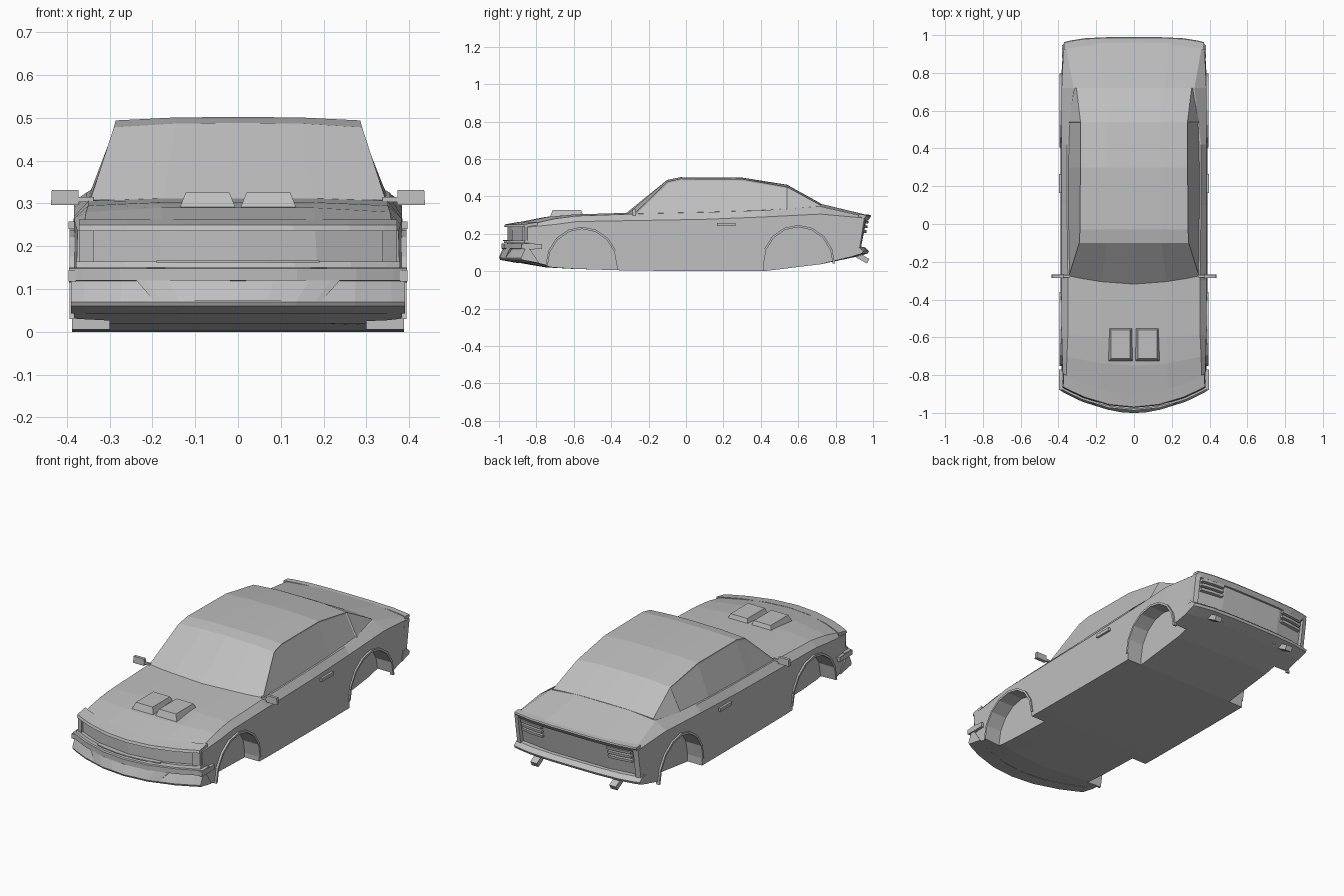
import bpy, bmesh, math
from mathutils import Matrix, Vector

if "Cube" in bpy.data.objects:
    bpy.data.objects.remove(bpy.data.objects["Cube"])

GREY = (0.52, 0.52, 0.52, 1)
paint = bpy.data.materials.new("grey_paint")
paint.use_nodes = True
paint.diffuse_color = GREY
paint.node_tree.nodes["Principled BSDF"].inputs["Base Color"].default_value = GREY


def finish(name, bm):
    bmesh.ops.recalc_face_normals(bm, faces=bm.faces)
    mesh = bpy.data.meshes.new(name)
    bm.to_mesh(mesh)
    bm.free()
    mesh.materials.append(paint)
    obj = bpy.data.objects.new(name, mesh)
    bpy.context.scene.collection.objects.link(obj)
    return obj


def loft(bm, rings, caps):
    """Skin closed rings; caps lists the index loops that close both ends."""
    rows = [[bm.verts.new(p) for p in ring] for ring in rings]
    n = len(rows[0])
    sides = [[] for _ in range(n)]
    for a, b in zip(rows, rows[1:]):
        for i in range(n):
            j = (i + 1) % n
            sides[i].append(bm.faces.new((a[i], a[j], b[j], b[i])))
    for row in (rows[0], rows[-1]):
        for cap in caps:
            bm.faces.new([row[i] for i in cap])
    return sides


def front_bow(x):
    return 0.11 * (x / 0.38) ** 2


def rear_bow(x):
    return -0.03 * (x / 0.38) ** 4


def strip(name, profile, xs, bow, taper=0):
    """Sweep a (y, z) profile across the car along a bowed line."""
    bm = bmesh.new()
    rings = [[(x * (1 + taper * (z - 0.1)), y + bow(x), z) for y, z in profile] for x in xs]
    loft(bm, rings, [range(len(profile))])
    return finish(name, bm)


def across(half):
    return [half * f for f in (-1, -0.92, -0.7, -0.35, 0, 0.35, 0.7, 0.92, 1)]


def box(name, centre, size, inset=0, tilt=0):
    bm = bmesh.new()
    bmesh.ops.create_cube(bm, size=1)
    for v in bm.verts:
        v.co = Vector(c * s for c, s in zip(v.co, size))
        if v.co.z > 0:
            v.co.x -= math.copysign(inset, v.co.x)
            v.co.y -= math.copysign(inset, v.co.y)
    bm.transform(Matrix.Translation(centre) @ Matrix.Rotation(tilt, 4, 'X'))
    return finish(name, bm)


def prism(name, outline, x0, x1):
    """Extrude a (y, z) outline sideways."""
    bm = bmesh.new()
    loft(bm, [[(x, y, z) for y, z in outline] for x in (x0, x1)], [range(len(outline))])
    return finish(name, bm)


# Lower body: y, floor, half width, crease z, shoulder z, shoulder x, top z
stations = [
    (-0.955, 0.055, 0.380, 0.235, 0.245, 0.36, 0.25),
    (-0.75, 0.02, 0.385, 0.25, 0.28, 0.355, 0.29),
    (-0.6, 0.012, 0.388, 0.265, 0.295, 0.35, 0.303),
    (-0.3, 0.003, 0.388, 0.27, 0.305, 0.35, 0.312),
    (0.1, 0, 0.388, 0.277, 0.315, 0.355, 0.33),
    (0.42, 0, 0.388, 0.29, 0.325, 0.355, 0.34),
    (0.72, 0.037, 0.388, 0.305, 0.345, 0.32, 0.36),
    (0.97, 0.08, 0.378, 0.285, 0.295, 0.36, 0.30),
]
rings = []
for y, zb, w, zc, zs, ws, zt in stations:
    half = [(0, zb), (w / 2, zb), (w, zb), (w - 0.005, zc), (ws, zs), (ws / 2, zt), (0, zt)]
    ring = []
    for x, z in half + [(-x, z) for x, z in half[5:0:-1]]:
        yy = y + front_bow(x) * max(0, min(1, (-0.55 - y) / 0.4))
        if y > 0.9:
            yy += rear_bow(x) - (0.3 - z) * 0.2
        ring.append((x, yy, z))
    rings.append(ring)
bm = bmesh.new()
loft(bm, rings, [(0, 1, 5, 6), (1, 2, 3, 4, 5), (6, 7, 11, 0), (7, 8, 9, 10, 11)])
body = finish("body", bm)


# Wheel arches: cut wells and add slim lips
def arc(cy, cz, ry, rz):
    angles = [math.pi * i / 8 for i in range(9)]
    return [(cy + ry * math.cos(a), cz + rz * math.sin(a)) for a in angles]


for label, cy, cz, floor in (("front", -0.555, 0.03, 0.008), ("rear", 0.6, 0.04, 0.035)):
    opening = arc(cy, cz, 0.185, 0.195)
    rim = arc(cy, cz, 0.196, 0.207)
    for side, s in (("left", 1), ("right", -1)):
        outline = opening + [(cy - 0.185, -0.1), (cy + 0.185, -0.1)]
        cutter = prism("arch_cutter", outline, s * 0.30, s * 0.5)
        cutter.hide_render = True
        mod = body.modifiers.new("arch", 'BOOLEAN')
        mod.operation, mod.solver, mod.object = 'DIFFERENCE', 'EXACT', cutter
        bpy.context.view_layer.objects.active = body
        bpy.ops.object.modifier_apply(modifier=mod.name)
        bpy.data.objects.remove(cutter)
        bm = bmesh.new()
        lip = [[(s * x, y, z) for x, (y, z) in ((0.375, a), (0.394, a), (0.394, b), (0.375, b))]
               for a, b in zip(opening, rim)]
        loft(bm, lip, [range(4)])
        finish(f"{label}_{side}_arch_lip", bm)

# Cabin: y, centre z, edge z, edge x, base x, base z, bow at the edge
cabin_rows = [
    (-0.32, 0.31, 0.308, 0.345, 0.35, 0.295, 0.045),
    (-0.1, 0.488, 0.478, 0.290, 0.352, 0.30, 0),
    (-0.03, 0.502, 0.494, 0.286, 0.354, 0.30, 0),
    (0.3, 0.5, 0.492, 0.284, 0.356, 0.31, 0),
    (0.54, 0.462, 0.45, 0.283, 0.35, 0.32, 0),
    (0.72, 0.362, 0.352, 0.305, 0.325, 0.33, 0),
]
rings = []
for y, zc, ze, xe, xb, zb, bow in cabin_rows:
    half = [(xb, y + bow, zb), (xe, y + bow, ze), (xe / 2, y + bow / 4, zc - 0.001)]
    rings.append(half + [(0, y, zc)] + [(-x, yy, z) for x, yy, z in reversed(half)])
bm = bmesh.new()
sides = loft(bm, rings, [range(7)])
bmesh.ops.recalc_face_normals(bm, faces=bm.faces)
bmesh.ops.inset_region(bm, faces=sides[0][:4] + sides[5][:4], thickness=0.008, depth=-0.004)
finish("cabin", bm)

# Nose, front bumper and valance
strip("nose_lip", [(-0.973, 0.236), (-0.968, 0.25), (-0.9, 0.262), (-0.9, 0.236)],
      across(0.372), front_bow)
strip("grille_sill", [(-0.975, 0.15), (-0.97, 0.164), (-0.93, 0.164), (-0.93, 0.15)],
      across(0.378), front_bow)
strip("grille_bar", [(-0.978, 0.161), (-0.978, 0.167), (-0.95, 0.167), (-0.95, 0.161)],
      across(0.19), front_bow)
strip("front_bumper", [(-0.987, 0.12), (-0.987, 0.148), (-0.93, 0.15), (-0.93, 0.115)],
      across(0.395), front_bow)
strip("front_valance", [(-0.955, 0.125), (-0.975, 0.12), (-0.998, 0.07), (-0.993, 0.06),
                        (-0.9, 0.043)], across(0.39), front_bow)
strip("front_intake", [(-0.979, 0.12), (-1.001, 0.073), (-0.98, 0.073), (-0.96, 0.12)],
      across(0.22), front_bow, 4)

# Rear deck lip and bumper
strip("deck_lip", [(0.95, 0.303), (0.986, 0.301), (0.99, 0.295), (0.975, 0.272), (0.95, 0.272)],
      across(0.37), rear_bow)
strip("rear_bumper", [(0.92, 0.13), (0.955, 0.128), (0.978, 0.108), (0.972, 0.095), (0.91, 0.075)],
      across(0.382), rear_bow)

# Hood scoops, lamps, mirrors, handles and exhausts, on both sides
for side, s in (("left", 1), ("right", -1)):
    box(f"{side}_hood_scoop", (s * 0.071, -0.637, 0.308), (0.13, 0.18, 0.036), 0.014)
    strip(f"{side}_headlamp", [(-0.965, 0.163), (-0.965, 0.237), (-0.94, 0.237), (-0.94, 0.163)],
          [s * x for x in (0.338, 0.355, 0.372)], front_bow)
    box(f"{side}_bumper_wrap", (s * 0.387, -0.825, 0.131), (0.018, 0.11, 0.026))
    strip(f"{side}_rear_corner", [(0.982, 0.285), (0.957, 0.12), (0.92, 0.12), (0.94, 0.285)],
          [s * x for x in (0.35, 0.362, 0.376)], rear_bow)
    for i, z in enumerate((0.262, 0.237, 0.212)):
        y = 0.962 - (0.3 - z) * 0.2
        strip(f"{side}_tail_lamp_{i + 1}",
              [(y - 0.02, z - 0.007), (y + 0.022, z - 0.007), (y + 0.024, z + 0.007), (y - 0.02, z + 0.007)],
              [s * x for x in (0.2, 0.27, 0.335)], rear_bow)
    box(f"{side}_mirror", (s * 0.404, -0.277, 0.314), (0.066, 0.02, 0.036), 0.002)
    box(f"{side}_mirror_stem", (s * 0.358, -0.277, 0.309), (0.04, 0.012, 0.012))
    box(f"{side}_door_handle", (s * 0.388, 0.215, 0.249), (0.016, 0.1, 0.018))
    box(f"{side}_exhaust", (s * 0.24, 0.935, 0.075), (0.04, 0.09, 0.028), 0, math.radians(-30))
